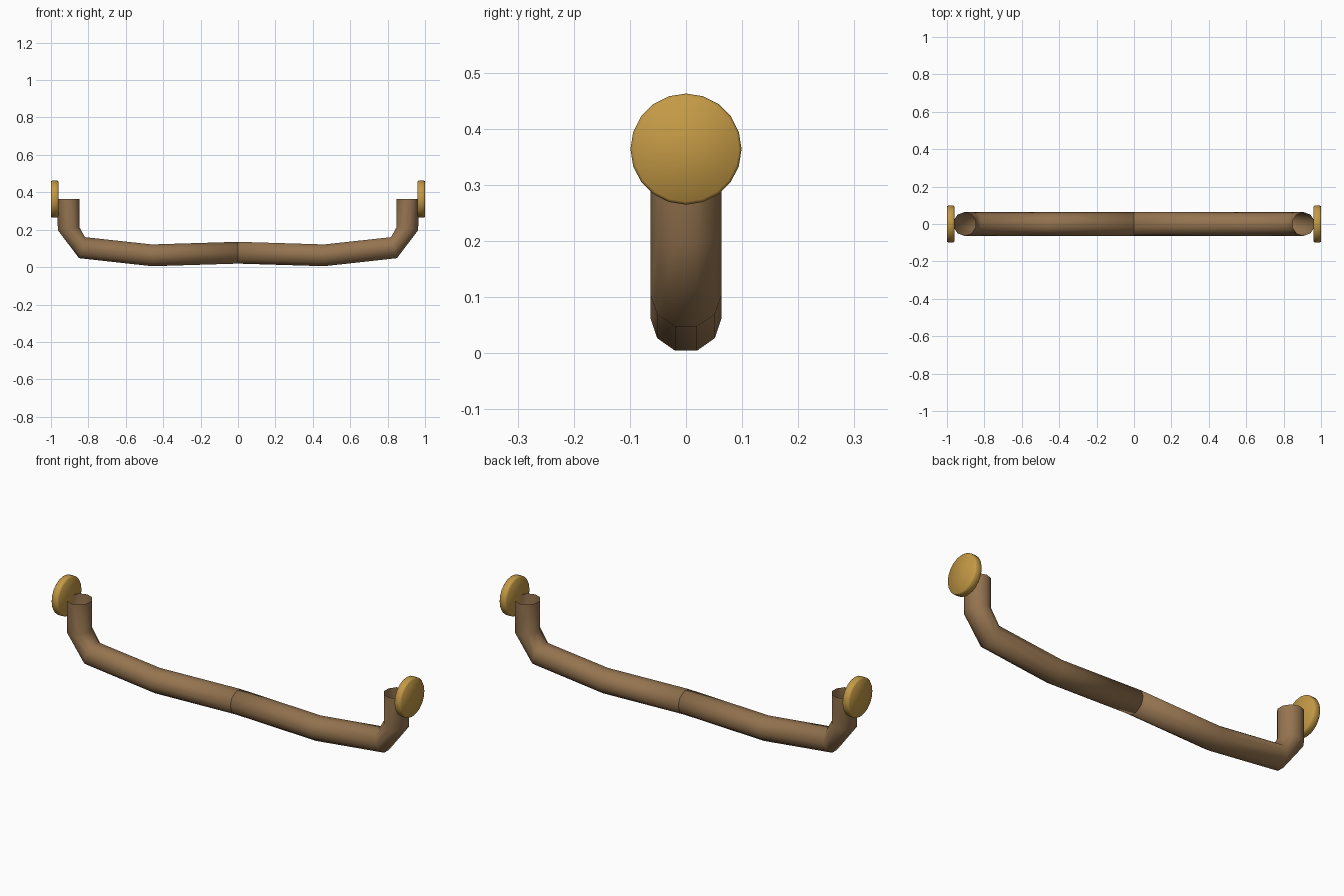
import bpy, bmesh, math
from mathutils import Vector

if "Cube" in bpy.data.objects:
    bpy.data.objects.remove(bpy.data.objects["Cube"])

SIDES = 10
R_Y, R_PLANE = 0.0634, 0.0612


def material(name, rgb):
    m = bpy.data.materials.new(name)
    m.diffuse_color = (*rgb, 1)
    m.use_nodes = True
    m.node_tree.nodes["Principled BSDF"].inputs["Base Color"].default_value = m.diffuse_color
    return m


wood = material("brown wood", (0.30, 0.175, 0.08))
brass = material("brass", (0.55, 0.32, 0.06))


def make_object(name, bm, mat):
    bmesh.ops.recalc_face_normals(bm, faces=bm.faces[:])
    me = bpy.data.meshes.new(name)
    bm.to_mesh(me)
    bm.free()
    me.materials.append(mat)
    ob = bpy.data.objects.new(name, me)
    bpy.context.collection.objects.link(ob)
    return ob


# Bent bar: ring centre x, z and tilt of each ring (degrees from upright)
PATH = [(0.0, 0.077, 0), (0.46, 0.063, 0), (0.834, 0.104, 16),
        (0.906, 0.206, 82), (0.906, 0.365, 90)]


def bar_half(name, side):
    bm = bmesh.new()
    rings = []
    for x, z, tilt in PATH:
        t = math.radians(tilt)
        up = Vector((-math.sin(t), 0, math.cos(t)))
        ring = []
        for i in range(SIDES):
            a = 2 * math.pi * i / SIDES
            p = Vector((x, 0, z)) + up * R_PLANE * math.sin(a)
            ring.append(bm.verts.new((side * p.x, R_Y * math.cos(a), p.z)))
        rings.append(ring)
    for r0, r1 in zip(rings, rings[1:]):
        for i in range(SIDES):
            j = (i + 1) % SIDES
            bm.faces.new((r0[i], r0[j], r1[j], r1[i]))
    # closed where the halves meet, open at the raised end
    bm.faces.new(rings[0])
    for f in bm.faces:
        f.smooth = True
    return make_object(name, bm, wood)


# Round end disc with a softened rim
def end_disc(name, side):
    bm = bmesh.new()
    profile = [(0.961, 0.094), (0.966, 0.099), (0.994, 0.099), (1.0, 0.094)]
    rings = [[bm.verts.new((side * x, r * math.sin(k * math.pi / 10),
                            0.364 + r * math.cos(k * math.pi / 10)))
              for k in range(20)] for x, r in profile]
    for r0, r1 in zip(rings, rings[1:]):
        for i in range(20):
            j = (i + 1) % 20
            bm.faces.new((r0[i], r0[j], r1[j], r1[i]))
    bm.faces.new(rings[0])
    bm.faces.new(rings[-1])
    for f in bm.faces:
        f.smooth = True
    return make_object(name, bm, brass)


for label, side in (("left", -1), ("right", 1)):
    bar_half(label + "_bar", side)
    end_disc(label + "_end_disc", side)
